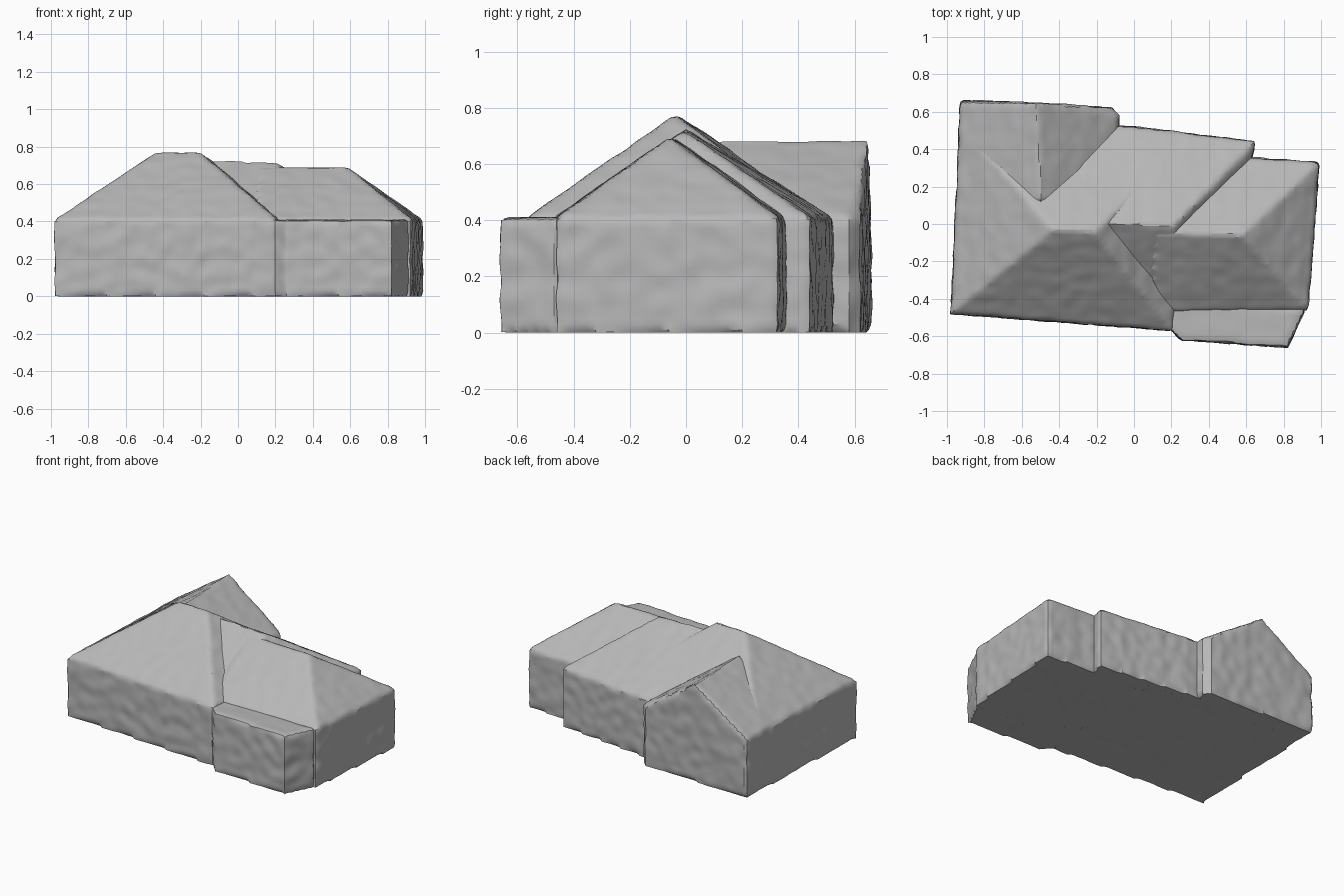
import bpy
import bmesh
from mathutils import Vector, noise

cube = bpy.data.objects.get("Cube")
if cube:
    bpy.data.objects.remove(cube, do_unlink=True)

EAVE = 0.41
VOXEL = 0.02

grey = bpy.data.materials.new("plain_grey")
grey.use_nodes = True
colour = (0.48, 0.48, 0.48, 1)
grey.diffuse_color = colour
grey.node_tree.nodes["Principled BSDF"].inputs["Base Color"].default_value = colour


def weather(mesh):
    """Give the skin the slight unevenness of a scanned surface."""
    normals = [v.normal.copy() for v in mesh.vertices]
    for v, n in zip(mesh.vertices, normals):
        wall = 1 - abs(n.z)
        amount = 0.003 + 0.005 * wall
        v.co += n * noise.noise(v.co * 13) * amount
        v.co.z = max(v.co.z, 0)


def block(name, outline, ridge=()):
    """Walls up to the eave, with roof planes running to the ridge points."""
    bm = bmesh.new()
    for x, y in outline:
        bm.verts.new((x, y, 0))
        bm.verts.new((x, y, EAVE))
    for p in ridge:
        bm.verts.new(p)
    bmesh.ops.convex_hull(bm, input=bm.verts[:])
    bmesh.ops.recalc_face_normals(bm, faces=bm.faces[:])
    mesh = bpy.data.meshes.new(name)
    bm.to_mesh(mesh)
    bm.free()
    obj = bpy.data.objects.new(name, mesh)
    bpy.context.collection.objects.link(obj)

    # even, slightly rounded skin
    skin = obj.modifiers.new("skin", 'REMESH')
    skin.mode = 'VOXEL'
    skin.voxel_size = VOXEL
    bpy.context.view_layer.update()
    graph = bpy.context.evaluated_depsgraph_get()
    obj.data = bpy.data.meshes.new_from_object(obj.evaluated_get(graph))
    obj.modifiers.clear()
    weather(obj.data)
    obj.data.materials.clear()
    obj.data.materials.append(grey)

    bpy.ops.object.select_all(action='DESELECT')
    obj.select_set(True)
    bpy.context.view_layer.objects.active = obj
    bpy.ops.object.shade_smooth_by_angle(angle=0.5)
    return obj


# tall hipped roof over the main rooms
block("main_house",
      [(-0.98, -0.48), (0.21, -0.57), (0.30, 0.45), (-0.93, 0.54)],
      [(-0.43, -0.03, 0.775), (-0.21, -0.04, 0.775)])

# middle section with a diagonal end
block("middle_house",
      [(-0.30, -0.44), (0.28, -0.43), (0.63, 0.36), (0.65, 0.44),
       (0.33, 0.47), (0.0, 0.52), (-0.30, 0.53)],
      [(-0.30, 0.01, 0.725), (0.21, -0.01, 0.72)])

# lower hipped end
block("side_house",
      [(0.10, -0.47), (0.93, -0.46), (0.99, 0.33), (0.10, 0.39)],
      [(0.10, -0.045, 0.695), (0.58, -0.06, 0.695)])

# flat-topped front bay
block("front_bay",
      [(0.19, -0.56), (0.25, -0.62), (0.82, -0.66), (0.84, -0.54),
       (0.92, -0.45), (0.20, -0.40)])

# rear wing with a gable end
block("rear_wing",
      [(-0.95, 0.10), (-0.93, 0.66), (-0.12, 0.62), (-0.08, 0.58),
       (-0.09, 0.10)],
      [(-0.52, 0.65, 0.685), (-0.50, 0.12, 0.685)])
